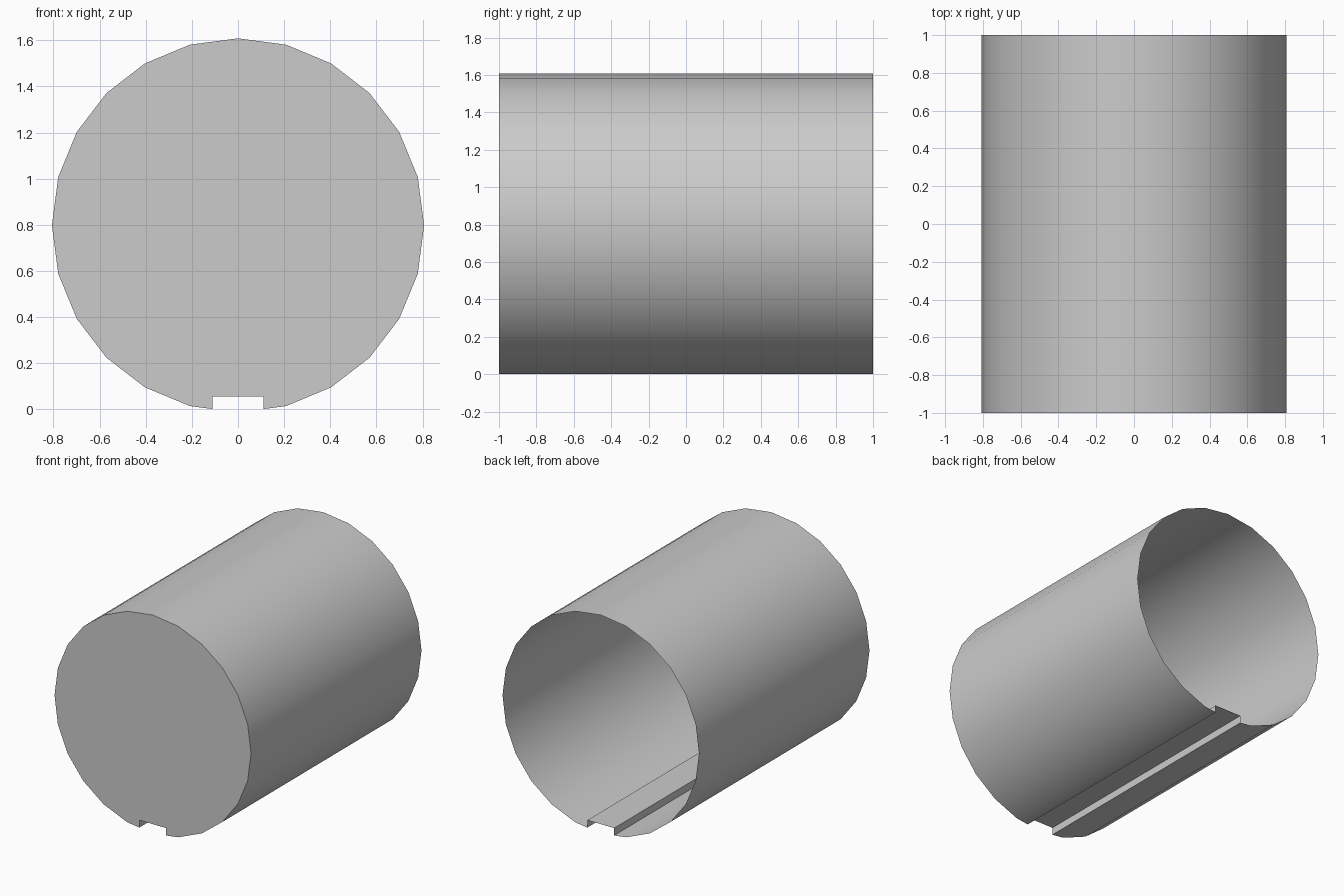
import bpy, bmesh
from math import sin, cos, radians

if "Cube" in bpy.data.objects:
    bpy.data.objects.remove(bpy.data.objects["Cube"])

RX, RZ, CZ = 0.807, 0.811, 0.7975      # 24-sided barrel radii and centre height
SLOT_X, SLOT_Z = 0.11, 0.056           # keyway half width and roof height

# Half of the cross-section, from slot roof corner up to just before the top
slot_foot = CZ - RZ + RZ * (1 - cos(radians(15))) * SLOT_X / (RX * sin(radians(15)))
half = [(SLOT_X, SLOT_Z), (SLOT_X, slot_foot)]
half += [(RX * sin(radians(a)), CZ - RZ * cos(radians(a))) for a in range(15, 180, 15)]
profile = half + [(0, CZ + RZ)] + [(-x, z) for x, z in reversed(half)]

# Barrel shell: front end capped, back end open
bm = bmesh.new()
front = bm.faces.new([bm.verts.new((x, -1, z)) for x, z in profile])
ring = bmesh.ops.extrude_edge_only(bm, edges=list(front.edges))
moved = [g for g in ring["geom"] if isinstance(g, bmesh.types.BMVert)]
bmesh.ops.translate(bm, verts=moved, vec=(0, 2, 0))
bmesh.ops.recalc_face_normals(bm, faces=bm.faces)
bm.normal_update()
if front.normal.y > 0:
    bmesh.ops.reverse_faces(bm, faces=list(bm.faces))

mesh = bpy.data.meshes.new("slotted_barrel")
bm.to_mesh(mesh)
bm.free()
barrel = bpy.data.objects.new("slotted_barrel", mesh)
bpy.context.collection.objects.link(barrel)

# Smooth round wall, crisp slot and rim
bpy.context.view_layer.objects.active = barrel
barrel.select_set(True)
bpy.ops.object.shade_smooth_by_angle(angle=radians(30))
